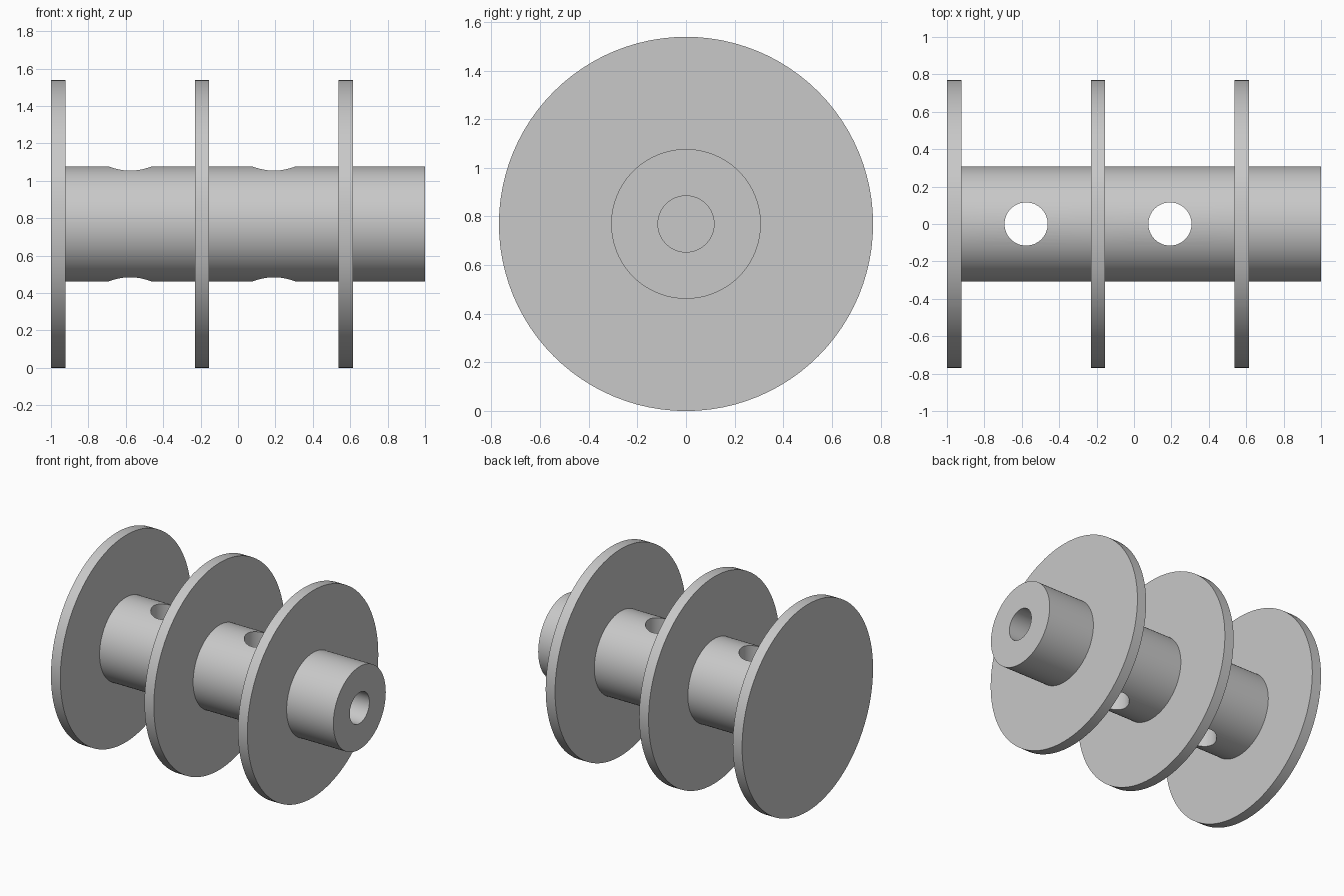
import bpy, bmesh, math
from mathutils import Matrix, Vector

cube = bpy.data.objects.get("Cube")
if cube:
    bpy.data.objects.remove(cube, do_unlink=True)

U = 2 / 26                      # one flange thickness
FLANGE_R, HUB_R, HOLE_R = 10 * U, 4 * U, 1.5 * U
BORE_END = 1 - 5 * U            # floor of the blind shaft bore
SIDES = 96

grey = bpy.data.materials.new("light_grey")
grey.use_nodes = True
colour = (0.58, 0.58, 0.58, 1)
grey.diffuse_color = colour
grey.node_tree.nodes["Principled BSDF"].inputs["Base Color"].default_value = colour


def add_object(name, bm):
    mesh = bpy.data.meshes.new(name)
    bm.to_mesh(mesh)
    bm.free()
    mesh.materials.append(grey)
    ob = bpy.data.objects.new(name, mesh)
    bpy.context.collection.objects.link(ob)
    return ob


# Spool profile: three flanges along the hub, then the blind bore
profile = [(-1, 0)]
for x in (-1, -1 + 10 * U, -1 + 20 * U):
    if x > -1:
        profile.append((x, HUB_R))
    profile += [(x, FLANGE_R), (x + U, FLANGE_R), (x + U, HUB_R)]
profile += [(1, HUB_R), (1, HOLE_R), (BORE_END, HOLE_R), (BORE_END, 0)]

# Turn the profile around the long axis
bm = bmesh.new()
verts = [bm.verts.new((x, 0, r)) for x, r in profile]
edges = [bm.edges.new(pair) for pair in zip(verts, verts[1:])]
bmesh.ops.spin(bm, geom=verts + edges, cent=(0, 0, 0), axis=(1, 0, 0),
               angle=math.tau, steps=SIDES, use_duplicate=False)
bmesh.ops.remove_doubles(bm, verts=bm.verts, dist=1e-4)
bmesh.ops.dissolve_degenerate(bm, edges=bm.edges, dist=1e-5)
bmesh.ops.recalc_face_normals(bm, faces=bm.faces)
bmesh.ops.translate(bm, verts=bm.verts, vec=Vector((0, 0, FLANGE_R)))
spool = add_object("spool", bm)
bpy.context.view_layer.objects.active = spool

# Vertical cross holes through the hub, midway between flanges
for x in (-1 + 5.5 * U, -1 + 15.5 * U):
    bm = bmesh.new()
    bmesh.ops.create_cone(bm, cap_ends=True, segments=64, radius1=HOLE_R,
                          radius2=HOLE_R, depth=3 * HUB_R,
                          matrix=Matrix.Translation((x, 0, FLANGE_R)))
    cutter = add_object("hole_cutter", bm)
    cutter.hide_render = True
    mod = spool.modifiers.new("cross_hole", 'BOOLEAN')
    mod.operation = 'DIFFERENCE'
    mod.solver = 'EXACT'
    mod.object = cutter
    bpy.ops.object.modifier_apply(modifier=mod.name)
    bpy.data.objects.remove(cutter, do_unlink=True)

# Smooth round walls with sharp rims
bpy.ops.object.select_all(action='DESELECT')
spool.select_set(True)
bpy.ops.object.shade_smooth_by_angle(angle=math.radians(30))
